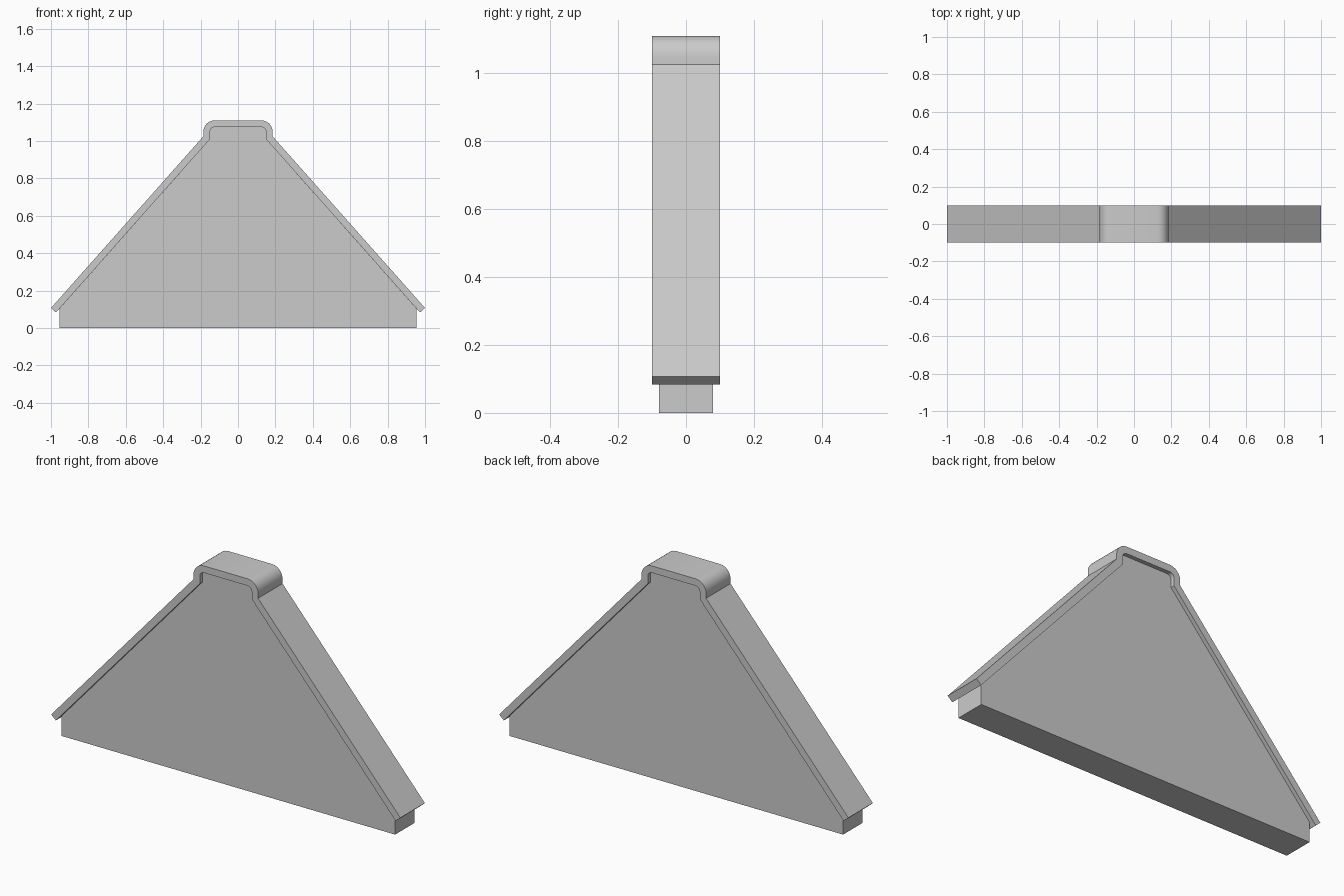
import bpy, bmesh, math

if "Cube" in bpy.data.objects:
    bpy.data.objects.remove(bpy.data.objects["Cube"])

T = 0.036            # coping thickness
CX, CZ = 0.125, 1.05  # centre of the rounded top corner
SEG = 6


def arc(r):
    """Quarter circle from the right side up to the flat top."""
    return [(CX + r * math.cos(math.pi / 2 * i / SEG),
             CZ + r * math.sin(math.pi / 2 * i / SEG)) for i in range(SEG + 1)]


def mirrored(half):
    """Complete a right-hand half profile with its left-hand mirror."""
    return half + [(-x, z) for x, z in reversed(half)]


def extrude(name, polygons, depth):
    """Extrude flat polygons in xz along y, centred on y = 0."""
    bm = bmesh.new()
    faces = [bm.faces.new([bm.verts.new((x, -depth / 2, z)) for x, z in p])
             for p in polygons]
    bmesh.ops.remove_doubles(bm, verts=bm.verts[:], dist=1e-5)
    ext = bmesh.ops.extrude_face_region(bm, geom=bm.faces[:], use_keep_orig=True)
    moved = [v for v in ext["geom"] if isinstance(v, bmesh.types.BMVert)]
    bmesh.ops.translate(bm, verts=moved, vec=(0, depth, 0))
    bmesh.ops.recalc_face_normals(bm, faces=bm.faces[:])
    mesh = bpy.data.meshes.new(name)
    bm.to_mesh(mesh)
    bm.free()
    obj = bpy.data.objects.new(name, mesh)
    bpy.context.collection.objects.link(obj)
    bpy.ops.object.select_all(action='DESELECT')
    bpy.context.view_layer.objects.active = obj
    obj.select_set(True)
    bpy.ops.object.shade_smooth_by_angle(angle=math.radians(30))
    return obj


# Matching outer and inner outlines of the gable coping
outer = mirrored([(1.0, 0.107), (0.185, 1.025)] + arc(0.06))
inner = mirrored([(1.0 - T * 0.748, 0.107 - T * 0.664), (0.149, 1.011)]
                 + arc(0.06 - T))

# Coping band following the gable edge
band = [(outer[i], outer[i + 1], inner[i + 1], inner[i])
        for i in range(len(outer) - 1)]
extrude("gable_coping", band, 0.2)

# Wall panel filling the space below the coping
wall = mirrored([(0.955, 0.0), (0.955, 0.103)] + inner[1:len(inner) // 2])
extrude("gable_wall", [wall], 0.158)
